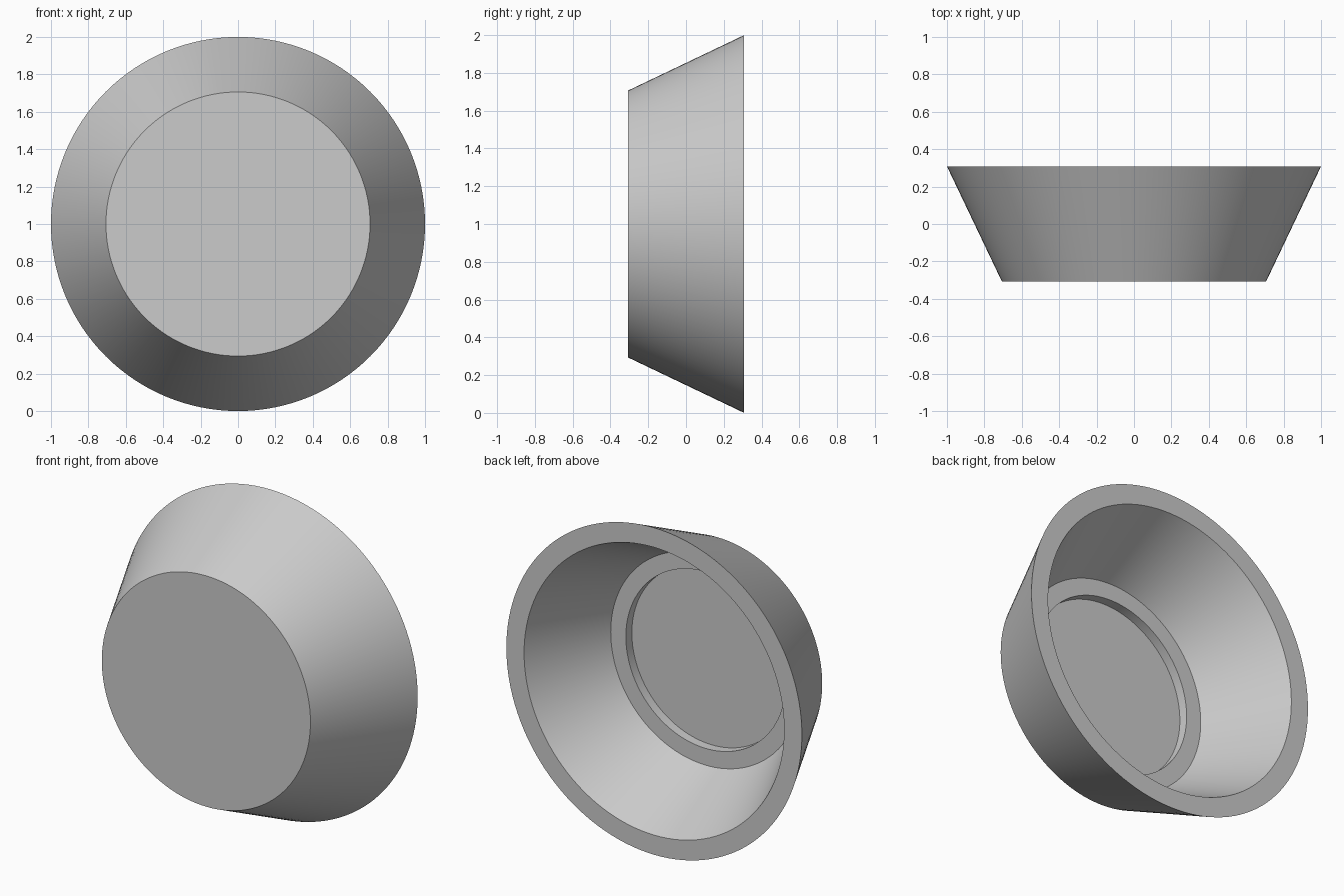
import bpy
import bmesh
import math
from mathutils import Vector

cube = bpy.data.objects.get("Cube")
if cube:
    bpy.data.objects.remove(cube, do_unlink=True)

SEGMENTS = 128
HALF_DEPTH = 0.308
FRONT_R, BACK_R = 0.706, 1.0
WALL = 0.12            # radial wall thickness
FLOOR_Y = -0.19        # inner floor ledge
RECESS_Y = -0.248      # bottom of the round recess
RECESS_R = 0.54


def outer_radius(y):
    t = (y + HALF_DEPTH) / (2 * HALF_DEPTH)
    return FRONT_R + (BACK_R - FRONT_R) * t


# Plain grey material
grey = bpy.data.materials.new("light_grey")
grey.use_nodes = True
colour = (0.6, 0.6, 0.6, 1.0)
grey.diffuse_color = colour
grey.node_tree.nodes["Principled BSDF"].inputs["Base Color"].default_value = colour

# Closed cross-section from front centre, round the rim, to recess centre
profile = [
    (0, -HALF_DEPTH),
    (FRONT_R, -HALF_DEPTH),
    (BACK_R, HALF_DEPTH),
    (BACK_R - WALL, HALF_DEPTH),
    (outer_radius(FLOOR_Y) - WALL, FLOOR_Y),
    (RECESS_R, FLOOR_Y),
    (RECESS_R, RECESS_Y),
    (0, RECESS_Y),
]

# Hollow tapered cup, turned about the y axis
bm = bmesh.new()
verts = [bm.verts.new((0, y, r)) for r, y in profile]
edges = [bm.edges.new(pair) for pair in zip(verts, verts[1:])]
bmesh.ops.spin(bm, geom=verts + edges, cent=Vector(), axis=Vector((0, 1, 0)),
               angle=math.tau, steps=SEGMENTS, use_duplicate=False)
bmesh.ops.remove_doubles(bm, verts=bm.verts[:], dist=0.0001)
bmesh.ops.recalc_face_normals(bm, faces=bm.faces[:])

mesh = bpy.data.meshes.new("tapered_cup")
bm.to_mesh(mesh)
bm.free()
mesh.materials.append(grey)
cup = bpy.data.objects.new("tapered_cup", mesh)
cup.location.z = 1.0
bpy.context.collection.objects.link(cup)

# Smooth round walls, sharp rims
bpy.ops.object.select_all(action="DESELECT")
cup.select_set(True)
bpy.context.view_layer.objects.active = cup
bpy.ops.object.shade_smooth_by_angle(angle=math.radians(30))
